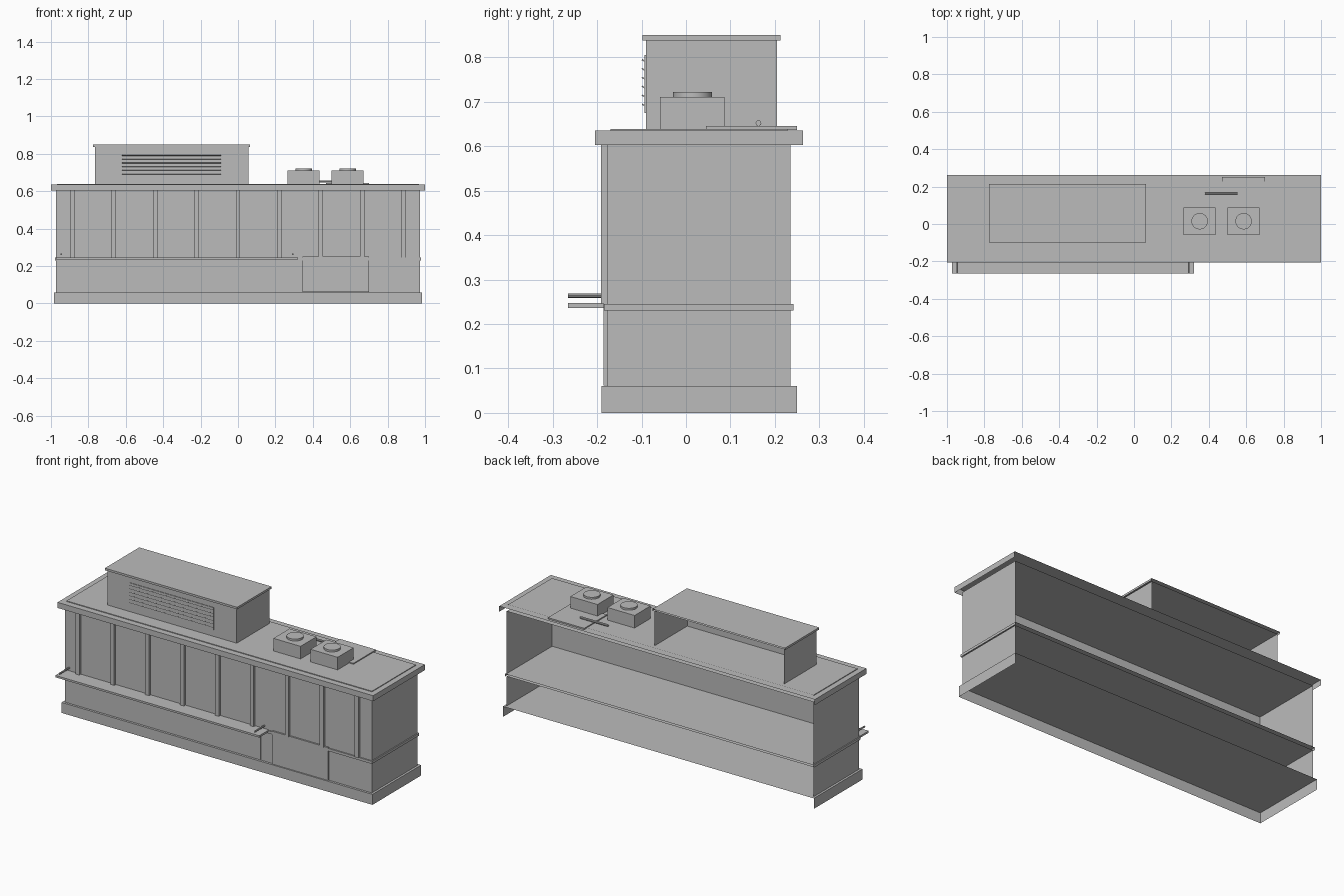
import bpy, bmesh, math
from mathutils import Matrix, Vector

if "Cube" in bpy.data.objects:
    bpy.data.objects.remove(bpy.data.objects["Cube"])

grey = bpy.data.materials.new("plain_grey")
grey.diffuse_color = (0.5, 0.5, 0.5, 1)
grey.use_nodes = True
grey.node_tree.nodes["Principled BSDF"].inputs["Base Color"].default_value = grey.diffuse_color


def finish(name, bm):
    me = bpy.data.meshes.new(name)
    bm.to_mesh(me)
    bm.free()
    me.materials.append(grey)
    ob = bpy.data.objects.new(name, me)
    bpy.context.collection.objects.link(ob)
    return ob


def box(name, x, y, z, drop=(), tilt=0):
    """Box from ranges; drop lists face directions to leave open."""
    bm = bmesh.new()
    size = [b - a for a, b in (x, y, z)]
    mid = Vector([(a + b) / 2 for a, b in (x, y, z)])
    m = Matrix.Translation(mid) @ Matrix.Rotation(tilt, 4, 'X') @ Matrix.Diagonal((*size, 1))
    bmesh.ops.create_cube(bm, size=1)
    bm.normal_update()
    gone = [f for f in bm.faces if any(f.normal.dot(Vector(d)) > 0.9 for d in drop)]
    bmesh.ops.delete(bm, geom=gone, context='FACES')
    bmesh.ops.transform(bm, matrix=m, verts=bm.verts)
    return finish(name, bm)


def rod(name, centre, r, length, axis, sides=16):
    bm = bmesh.new()
    bmesh.ops.create_cone(bm, cap_ends=True, segments=sides, radius1=r, radius2=r, depth=length)
    rot = Vector((0, 0, 1)).rotation_difference(Vector(axis)).to_matrix().to_4x4()
    bmesh.ops.transform(bm, matrix=Matrix.Translation(centre) @ rot, verts=bm.verts)
    return finish(name, bm)


BACK, DOWN = (0, 1, 0), (0, 0, -1)
OPEN = (BACK, DOWN)

# Open-backed building shell
box("base_plinth", (-.985, .985), (-.19, .25), (0, .06), OPEN)
box("lower_walls", (-.972, .972), (-.177, .235), (.06, .23), OPEN)
box("floor_band", (-.978, .978), (-.184, .242), (.23, .245), OPEN)
box("upper_walls", (-.972, .972), (-.177, .235), (.245, .603), OPEN)
box("roof_cornice", (-1, 1), (-.205, .263), (.603, .635), OPEN)
box("roof_sheet", (-.968, .968), (-.17, .228), (.635, .639), OPEN)

# Front pilasters
for i in range(9):
    c = -.884 + i * .221
    box(f"pilaster_{i + 1}", (c - .012, c + .012), (-.191, -.177), (.245, .603), (BACK,))

# Shop front and large door
box("shop_front", (-.92, .27), (-.182, -.177), (.065, .225), (BACK,))
box("large_door", (.345, .70), (-.186, -.177), (.062, .25), (BACK,))

# Canopy with two stays
box("canopy", (-.972, .32), (-.265, -.177), (.236, .247))
for n, x in (("left", -.945), ("right", .293)):
    rod(f"canopy_stay_{n}", (x, -.222, .264), .005, .087, (0, 1, 0), 8)

# Rooftop plant housing, open at the back
box("plant_housing", (-.765, .055), (-.09, .205), (.635, .838), OPEN)
box("plant_lid", (-.775, .063), (-.098, .213), (.838, .85), OPEN)
box("louvre_panel", (-.62, -.09), (-.093, -.09), (.675, .805), (BACK,))
for i in range(6):
    z = .692 + i * .02
    box(f"louvre_{i + 1}", (-.62, -.09), (-.100, -.088), (z - .0015, z + .0015), (), -.5)

# Two roof fans
for n, x in (("left", .351), ("right", .586)):
    box(f"fan_unit_{n}", (x - .086, x + .086), (-.058, .087), (.637, .711), (DOWN,))
    fan = rod(f"fan_cap_{n}", (x, .015, .716), .044, .012, (0, 0, 1), 24)
    bpy.context.view_layer.objects.active = fan
    fan.select_set(True)
    bpy.ops.object.shade_smooth_by_angle(angle=math.radians(40))
    fan.select_set(False)

# Roof hatch sheet and pipe
box("roof_hatch", (.47, .70), (.045, .25), (.637, .645), (DOWN,))
rod("roof_pipe", (.467, .163, .652), .0065, .175, (1, 0, 0), 10)
